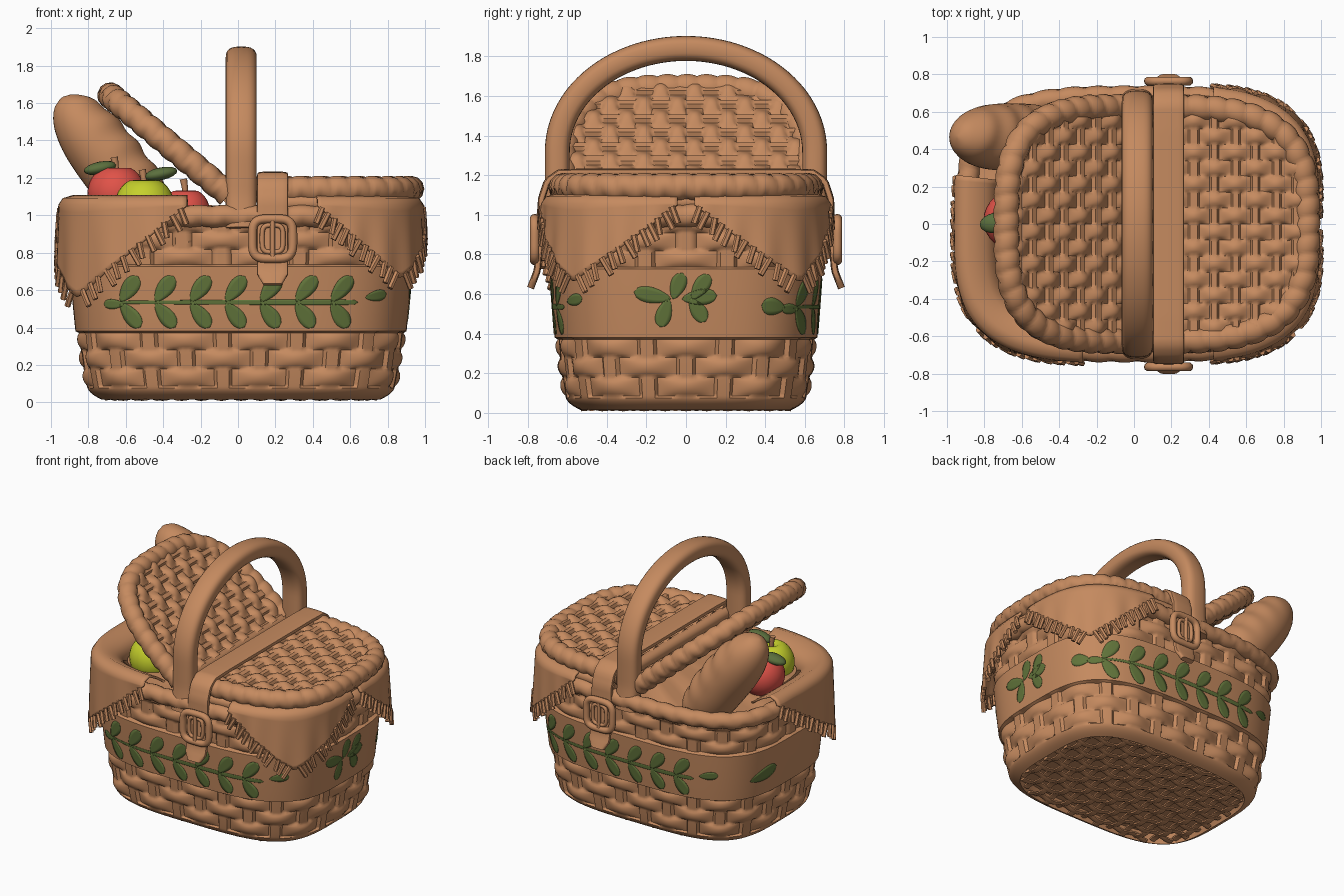
import bpy, bmesh
from math import sin, cos, pi, floor, sqrt, exp, radians, copysign
from mathutils import Vector, Matrix

if "Cube" in bpy.data.objects:
    bpy.data.objects.remove(bpy.data.objects["Cube"])
X, Y, Z = Vector((1, 0, 0)), Vector((0, 1, 0)), Vector((0, 0, 1))
made = []


def material(name, rgb):
    m = bpy.data.materials.new(name)
    m.use_nodes = True
    m.diffuse_color = (*rgb, 1)
    m.node_tree.nodes["Principled BSDF"].inputs["Base Color"].default_value = (*rgb, 1)
    return m


WICKER = material("wicker brown", (0.56, 0.255, 0.115))
PAINT = material("painted green", (0.12, 0.175, 0.043))
RED = material("apple red", (0.75, 0.085, 0.065))
LIME = material("apple lime", (0.56, 0.63, 0.025))
LEAF = material("leaf green", (0.105, 0.16, 0.047))


def grid(bm, f, nu, nv, wrap_u=False, wrap_v=False, caps=False):
    """Add a surface f(i, j); caps close the first and last v-loops."""
    vs = [[bm.verts.new(f(i, j)) for j in range(nv)] for i in range(nu)]
    for i in range(nu if wrap_u else nu - 1):
        for j in range(nv if wrap_v else nv - 1):
            a, b = vs[i], vs[(i + 1) % nu]
            k = (j + 1) % nv
            bm.faces.new((a[j], b[j], b[k], a[k]))
    if caps:
        bm.faces.new(vs[0])
        bm.faces.new(vs[-1])


def finish(bm, name, mat, matrix=None, solid=0):
    bmesh.ops.recalc_face_normals(bm, faces=bm.faces)
    if matrix:
        bm.transform(matrix)
    me = bpy.data.meshes.new(name)
    bm.to_mesh(me)
    bm.free()
    ob = bpy.data.objects.new(name, me)
    bpy.context.collection.objects.link(ob)
    me.materials.append(mat)
    if solid:
        mod = ob.modifiers.new("thickness", "SOLIDIFY")
        mod.thickness, mod.offset = solid, 0
    made.append(ob)


def power(c, n):
    return copysign(abs(c) ** (2 / n), c)


def resample(pts, n, closed=False):
    """Evenly spaced points along a polyline."""
    pts = [Vector(p) for p in pts] + ([Vector(pts[0])] if closed else [])
    d = [0]
    for a, b in zip(pts, pts[1:]):
        d.append(d[-1] + (b - a).length)
    out, k = [], 0
    for i in range(n):
        t = d[-1] * i / (n if closed else n - 1)
        while k < len(d) - 2 and d[k + 1] < t:
            k += 1
        out.append(pts[k].lerp(pts[k + 1], (t - d[k]) / max(d[k + 1] - d[k], 1e-9)))
    return out


def sweep(bm, pts, bi, sec, sides=12, closed=False, n=2):
    """Sweep a rounded section along pts; sec(i, angle) gives its half sizes."""
    pts = [Vector(p) for p in pts]
    m = len(pts)

    def f(i, j):
        a = 2 * pi * j / sides
        nxt = pts[(i + 1) % m] if closed else pts[min(i + 1, m - 1)]
        prv = pts[i - 1] if closed else pts[max(i - 1, 0)]
        side = (nxt - prv).cross(bi).normalized()
        p, q = sec(i, a)
        return pts[i] + side * (p * power(cos(a), n)) + bi * (q * power(sin(a), n))
    grid(bm, f, m, sides, closed, True, not closed)


# Plan of the basket: a rounded rectangle measured by arc length
N, EXP, STAKES = 1040, 3.5, 26
table = resample([(0.9 * power(cos(k * pi / 900), EXP), 0.67 * power(sin(k * pi / 900), EXP), 0)
                  for k in range(1800)], N, True)
LENGTH = sum((table[i] - table[i - 1]).length for i in range(N))


def near(x, y):
    return min(range(N), key=lambda i: (table[i].x - x) ** 2 + (table[i].y - y) ** 2) / N


def surf(s, z, off=0):
    k = (s % 1) * N
    i = int(k) % N
    p = table[i].lerp(table[(i + 1) % N], k - int(k))
    ux, uy = p.x / 0.9, p.y / 0.67
    a, b = 0.775 + 0.138 * z ** 0.5, 0.562 + 0.118 * z ** 0.45
    nrm = Vector((copysign(abs(ux) ** (EXP - 1), ux) / a, copysign(abs(uy) ** (EXP - 1), uy) / b, 0))
    return Vector((0.016 + a * ux, b * uy, z)) + nrm.normalized() * off


def weave(u, r):
    row = floor(r)
    f = 2 * (r - row) - 1
    strand = (0.022 * cos(pi * (u + row)) + 0.015) * sqrt(max(0, 1 - f * f)) - 0.012
    return max(strand, 0.008 if abs(u - round(u)) < 0.2 else -1)


# Woven body with a smooth belt and a recessed base
def body(i, j):
    s = j / 312
    if i == 0:
        return surf(s, 0.08, -0.1)
    z = 0.015 + 0.985 * (i - 1) / 97
    if z < 0.08:
        off = 0.008 - 0.055 * ((0.08 - z) / 0.065) ** 2
    elif 0.38 < z < 0.73:
        off = 0.025
    else:
        off = weave(s * STAKES, (z - 0.08) / 0.1 if z < 0.5 else (z - 0.73) / 0.09)
    return surf(s, z, off)


bm = bmesh.new()
grid(bm, body, 99, 312, wrap_v=True, caps=True)
finish(bm, "basket_body", WICKER)

# Criss-cross strips under the base
bm = bmesh.new()
for axis, half, other in ((0, 0.73, 0.53), (1, 0.53, 0.73)):
    count = int(other * 2 / 0.105)
    for k in range(count):
        c = -other + other * 2 * (k + 0.5) / count
        reach = half * (1 - abs(c / other) ** EXP) ** (1 / EXP)
        line = []
        for i in range(41):
            t = reach * (i / 20 - 1)
            z = 0.03 + 0.011 * cos(pi * (t / 0.105 + k + axis))
            line.append((t + 0.016, c, z) if axis == 0 else (c + 0.016, t, z))
        sweep(bm, line, (Y, X)[axis], lambda i, a: (0.011, 0.024), 6)
finish(bm, "base_weave", WICKER)


def rope(r, step):
    def sec(i, a):
        q = r * (0.84 + 0.18 * abs(sin(pi * i / step + 0.35 * a)) ** 0.6)
        return q, q
    return sec


# Wrapped rim of the basket, and the seat of the closed lid
bm = bmesh.new()
sweep(bm, [surf(i / 320, 0.995) for i in range(320)], Z, rope(0.06, 8), 14, True)
finish(bm, "basket_rim", WICKER)
bm = bmesh.new()
first, last = near(0.1, -0.67), near(0.1, 0.67) + 1
sweep(bm, [surf(first + (last - first) * k / 120, 1.065, -0.035) for k in range(121)], Z,
      lambda i, a: (0.045, 0.045), 10)
finish(bm, "lid_seat", WICKER)

# Lids: one closed, one propped open
LID, HALF, LEXP = 0.825, 0.625, 3.2


def lid(name, matrix):
    bm = bmesh.new()
    for side in (1, -1):
        def f(i, j):
            x = LID * i / 79
            y = HALF * (1 - (i / 79) ** LEXP) ** (1 / LEXP) * (j / 50 - 1)
            return Vector((x, y, side * (0.036 + weave(x / 0.11, y / 0.085 + 20))))
        grid(bm, f, 80, 101)
    edge = [(LID * power(max(cos(t), 0), LEXP), HALF * power(sin(t), LEXP), 0)
            for t in (pi * (k / 300 - 0.5) for k in range(301))]
    sweep(bm, resample(edge, 200), Z, rope(0.07, 8), 12)
    sweep(bm, [(0, HALF * (k / 20 - 1), 0) for k in range(41)], Z, lambda i, a: (0.045, 0.045), 10)
    finish(bm, name, WICKER, matrix)


lid("closed_lid", Matrix.Translation((0.1, 0, 1.14)))
lid("open_lid", Matrix.Translation((-0.05, 0, 1.11)) @ Matrix.Rotation(radians(40), 4, 'Y')
    @ Matrix.Rotation(pi, 4, 'Z'))

# Arched handle
arch = [(0.017, -0.67, 0.93), (0.017, -0.65, 1.1)]
arch += [(0.017, -0.65 * cos(pi * k / 40), 1.32 + 0.52 * sin(pi * k / 40)) for k in range(41)]
arch += [(0.017, 0.65, 1.1), (0.017, 0.67, 0.93)]
bm = bmesh.new()
sweep(bm, resample(arch, 70), X, lambda i, a: (0.063, 0.083), 24, n=2.8)
finish(bm, "handle", WICKER)

# Strap over the middle with a buckle at each end
half = [(-0.785, 0.63), (-0.75, 0.72), (-0.735, 0.9), (-0.73, 1.08), (-0.7, 1.17), (-0.64, 1.212), (-0.5, 1.216)]
strap = [(0.185, y, z) for y, z in half] + [(0.185, -y, z) for y, z in reversed(half)]
bm = bmesh.new()
sweep(bm, resample(strap, 90), X, lambda i, a: (0.018, 0.083 * min(1, 0.6 + min(i, 89 - i) * 0.2)), 16, n=4)
finish(bm, "strap", WICKER)
for side, label in ((-1, "front"), (1, "back")):
    bm = bmesh.new()
    for w, h, r in ((0.108, 0.106, 0.024), (0.056, 0.072, 0.013)):
        ring = [(0.185 + w * power(cos(t), 4), side * 0.764, 0.875 + h * power(sin(t), 4))
                for t in (2 * pi * k / 160 for k in range(160))]
        sweep(bm, resample(ring, 48, True), Y, lambda i, a: (r, r), 10, True)
    sweep(bm, [(0.185, side * 0.772, z) for z in (0.78, 0.88, 0.97)], X, lambda i, a: (0.014, 0.014), 8)
    finish(bm, label + "_buckle", WICKER)


# Cloth corners hanging over the rim, with fringe
def cloth(name, start, mid, end, tip):
    s0, sm, s1 = near(*start), near(*mid), near(*end)

    def low(s):
        k = (s - s0) / (sm - s0) if s < sm else (s1 - s) / (s1 - sm)
        return 1.05 - (1.05 - tip) * max(0, k), k

    def f(i, j):
        s = s0 + (s1 - s0) * i / 48
        zb, k = low(s)
        if j < 4:
            return surf(s, (1.0, 1.06, 1.1, 1.085)[j], (-0.18, -0.1, -0.02, 0.03)[j])
        t = (j - 4) / 12
        return surf(s, 1.055 + (zb - 1.055) * t, 0.052 + 0.05 * t * k + 0.007 * sin(i * 0.8) * t)
    bm = bmesh.new()
    grid(bm, f, 49, 17)
    finish(bm, name, WICKER, solid=0.016)
    bm = bmesh.new()
    for a, b, way in ((s0, sm, -1), (s1, sm, 1)):
        for k in range(13):
            s = a + (b - a) * (k + 0.8) / 13.5
            zb, h = low(s)
            sway = way * (0.03 + 0.015 * sin(k * 2.3)) / LENGTH
            line = [surf(s + sway * q, zb + 0.015 - 0.085 * q, 0.056 + 0.05 * h + 0.012 * q)
                    for q in (0, 0.35, 0.7, 1)]
            sweep(bm, line, surf(s, 0.5, 1) - surf(s, 0.5), lambda i, c: (0.016, 0.016), 6)
    finish(bm, name + "_fringe", WICKER)


cloth("cloth_front_closed_side", (0.4, -0.67), (0.84, -0.56), (0.9, -0.04), 0.66)
cloth("cloth_back_closed_side", (0.9, 0.04), (0.84, 0.56), (0.4, 0.67), 0.66)
cloth("cloth_front_open_side", (-0.9, 0.25), (-0.865, -0.53), (-0.28, -0.67), 0.56)

# Painted vine around the belt
bm = bmesh.new()


def leaf(s, z, angle, length, width, blunt=0.5):
    n = max(13, int(length / 0.02))

    def f(i, j):
        t = i / (n - 1)
        w = width * max(0.02, sin(pi * t) ** blunt * (0.6 + 0.5 * t)) * (j / 2 - 1)
        du = length * t * cos(angle) - w * sin(angle)
        return surf(s + du / LENGTH, z + length * t * sin(angle) + w * cos(angle), 0.0265)
    grid(bm, f, n, 5)


for start in (near(-0.735, -0.67), near(0.84, 0.6)):
    leaf(start, 0.535, 0, 1.34, 0.015, 0.1)
    leaf(start + 0.06 / LENGTH, 0.525, pi, 0.12, 0.03)
    for k in range(7):
        s = start + (0.04 + 0.192 * k) / LENGTH
        leaf(s, 0.54, 0.9, 0.17, 0.05)
        leaf(s, 0.53, -0.9, 0.165, 0.05)
    leaf(start + 1.38 / LENGTH, 0.56, 0.15, 0.13, 0.034)
leaf(near(0.87, 0.56), 0.53, pi - 0.1, 0.13, 0.05)
for y, z, ang, size in ((-0.08, 0.575, 2.95, 0.19), (-0.07, 0.575, 1.2, 0.14), (0.03, 0.575, 0.95, 0.15),
                        (-0.09, 0.575, -1.9, 0.15), (0.02, 0.575, -0.95, 0.14), (-0.02, 0.575, 0.1, 0.18)):
    leaf(near(0.9, y), z, ang, size, 0.046)
leaf(near(-0.9, 0.45), 0.51, 0.22, 0.24, 0.055)
finish(bm, "painted_vine", PAINT, solid=0.002)


# Apples with stems and leaves
def apple(name, loc, r, mat, leaf_turns):
    bm = bmesh.new()
    bmesh.ops.create_uvsphere(bm, u_segments=28, v_segments=18, radius=r)
    for v in bm.verts:
        rho = sqrt(v.co.x ** 2 + v.co.y ** 2) / r
        v.co.z *= 1 - 0.3 * exp(-(rho / 0.3) ** 2)
    finish(bm, name, mat, Matrix.Translation(loc))
    top = Vector(loc) + Z * (r * 0.65)
    bm = bmesh.new()
    sweep(bm, [top, top + Vector((-0.005, 0, 0.05)), top + Vector((-0.012, 0, 0.09))], Y,
          lambda i, a: (0.014 + 0.003 * i, 0.014 + 0.003 * i), 8)
    finish(bm, name + "_stem", WICKER)
    for turn, droop in leaf_turns:
        bm = bmesh.new()
        bmesh.ops.create_uvsphere(bm, u_segments=16, v_segments=8, radius=1)
        bm.transform(Matrix.Translation((0.09, 0, 0)) @ Matrix.Diagonal((0.09, 0.055, 0.034, 1)))
        finish(bm, name + "_leaf", LEAF, Matrix.Translation(top + Z * 0.05)
               @ Matrix.Rotation(turn, 4, 'Z') @ Matrix.Rotation(droop, 4, 'Y'))


apple("red_apple", (-0.65, 0.02, 1.12), 0.155, RED, [(3.3, 0.2)])
apple("lime_apple", (-0.5, -0.3, 1.05), 0.16, LIME, [(0.1, -0.2)])
apple("small_red_apple", (-0.28, -0.2, 1.02), 0.13, RED, [])

# Loaf with slanted crust ridges
bm = bmesh.new()


def loaf(i, j):
    t, a = max(-0.999, min(0.999, i / 30 - 1)), 2 * pi * j / 32
    r = 0.18 * (1 - abs(t) ** 2.8) ** 0.5
    r *= 1 + 0.04 * max(0, cos(a)) * sin(18 * t + 2 * sin(a))
    return Vector((r * cos(a), r * sin(a), 0.48 * t))


grid(bm, loaf, 61, 32, wrap_v=True, caps=True)
finish(bm, "bread_loaf", WICKER, Matrix.Translation((-0.655, 0.465, 1.245)) @ Matrix.Rotation(radians(-37), 4, 'Y'))

# Smooth shading with kept creases
bpy.ops.object.select_all(action='DESELECT')
for ob in made:
    ob.select_set(True)
bpy.context.view_layer.objects.active = made[0]
bpy.ops.object.shade_smooth_by_angle(angle=radians(50))
